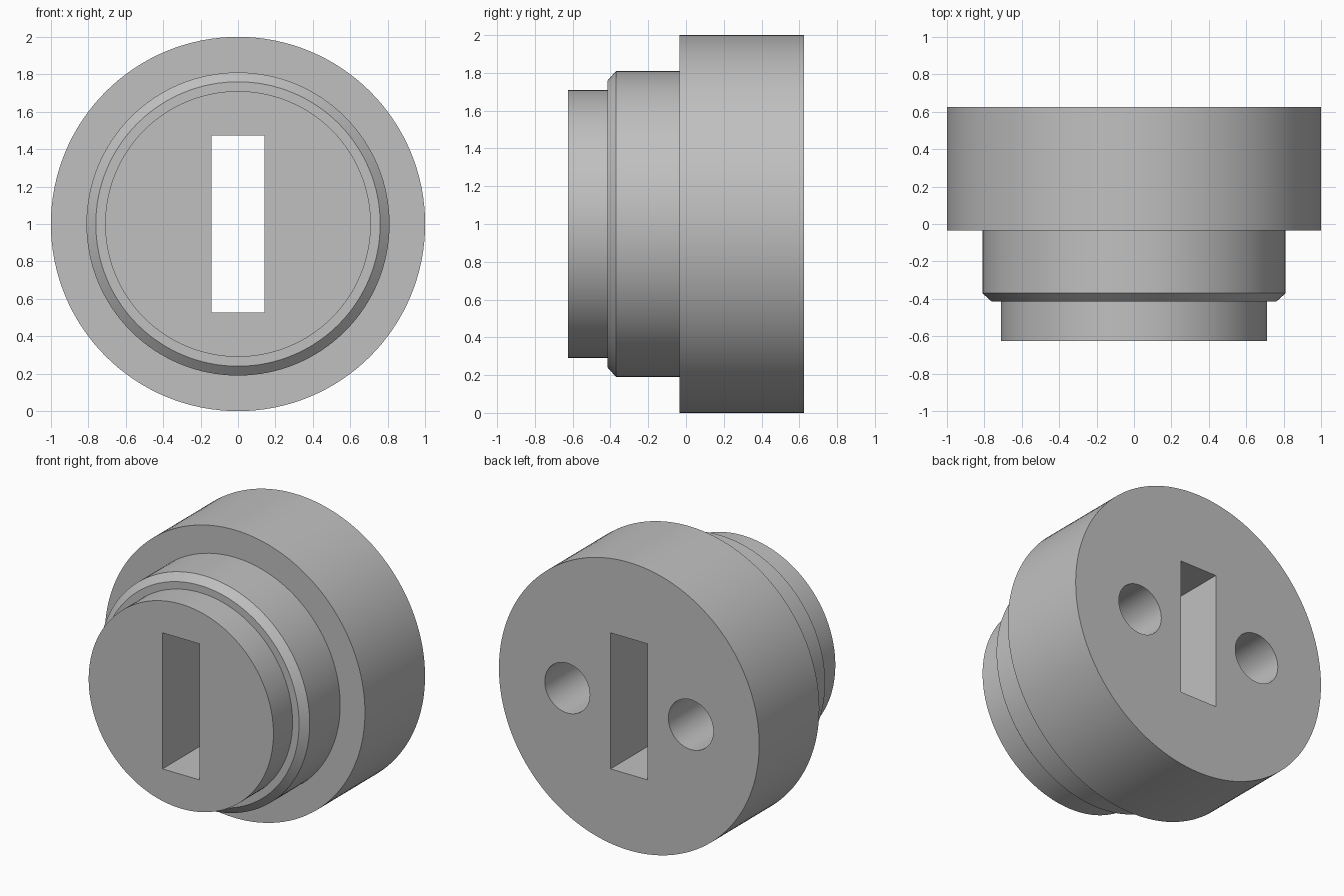
import bpy
import bmesh
import math
from mathutils import Matrix, Vector

cube = bpy.data.objects.get("Cube")
if cube:
    bpy.data.objects.remove(cube, do_unlink=True)

SIDES = 128
FRONT, BACK = -0.625, 0.625
CENTRE = Vector((0, 0, 1))

grey = bpy.data.materials.new("plain grey")
grey.use_nodes = True
colour = (0.53, 0.53, 0.53, 1)
grey.diffuse_color = colour
grey.node_tree.nodes["Principled BSDF"].inputs["Base Color"].default_value = colour


def make_object(name, bm):
    mesh = bpy.data.meshes.new(name)
    bmesh.ops.recalc_face_normals(bm, faces=bm.faces)
    bm.to_mesh(mesh)
    bm.free()
    mesh.materials.append(grey)
    obj = bpy.data.objects.new(name, mesh)
    bpy.context.collection.objects.link(obj)
    return obj


def turned(name, profile, centre):
    """Turn (radius, y) points around the y axis, with flat end caps."""
    bm = bmesh.new()
    rings = []
    for radius, y in profile:
        angles = [2 * math.pi * i / SIDES for i in range(SIDES)]
        rings.append([bm.verts.new(centre + Vector((radius * math.cos(a), y, radius * math.sin(a))))
                      for a in angles])
    for a, b in zip(rings, rings[1:]):
        for i in range(SIDES):
            j = (i + 1) % SIDES
            bm.faces.new((a[i], a[j], b[j], b[i]))
    bm.faces.new(rings[0])
    bm.faces.new(rings[-1])
    return make_object(name, bm)


def block(name, size, centre):
    bm = bmesh.new()
    bmesh.ops.create_cube(bm, size=1, matrix=Matrix.Translation(centre) @ Matrix.Diagonal((*size, 1)))
    return make_object(name, bm)


# Stepped round body: front boss, chamfered collar, wide flange
body = turned("stepped_body", [
    (0.71, FRONT), (0.71, -0.415),
    (0.76, -0.415), (0.81, -0.37), (0.81, -0.035),
    (1.0, -0.035), (1.0, BACK),
], CENTRE)

# Through slot and two blind holes in the back
cutters = [block("slot_cutter", (0.285, 2, 0.945), CENTRE)]
for side, x in (("left", 0.475), ("right", -0.475)):
    cutters.append(turned(side + "_hole_cutter", [(0.173, -0.175), (0.173, BACK + 0.1)],
                          CENTRE + Vector((x, 0, 0))))

bpy.context.view_layer.objects.active = body
for cutter in cutters:
    cutter.hide_render = True
    mod = body.modifiers.new(cutter.name, 'BOOLEAN')
    mod.operation = 'DIFFERENCE'
    mod.solver = 'EXACT'
    mod.object = cutter
    bpy.ops.object.modifier_apply(modifier=mod.name)
for cutter in cutters:
    bpy.data.objects.remove(cutter, do_unlink=True)

# Smooth round walls, crisp edges
bpy.ops.object.select_all(action='DESELECT')
body.select_set(True)
bpy.ops.object.shade_smooth_by_angle(angle=math.radians(30))
